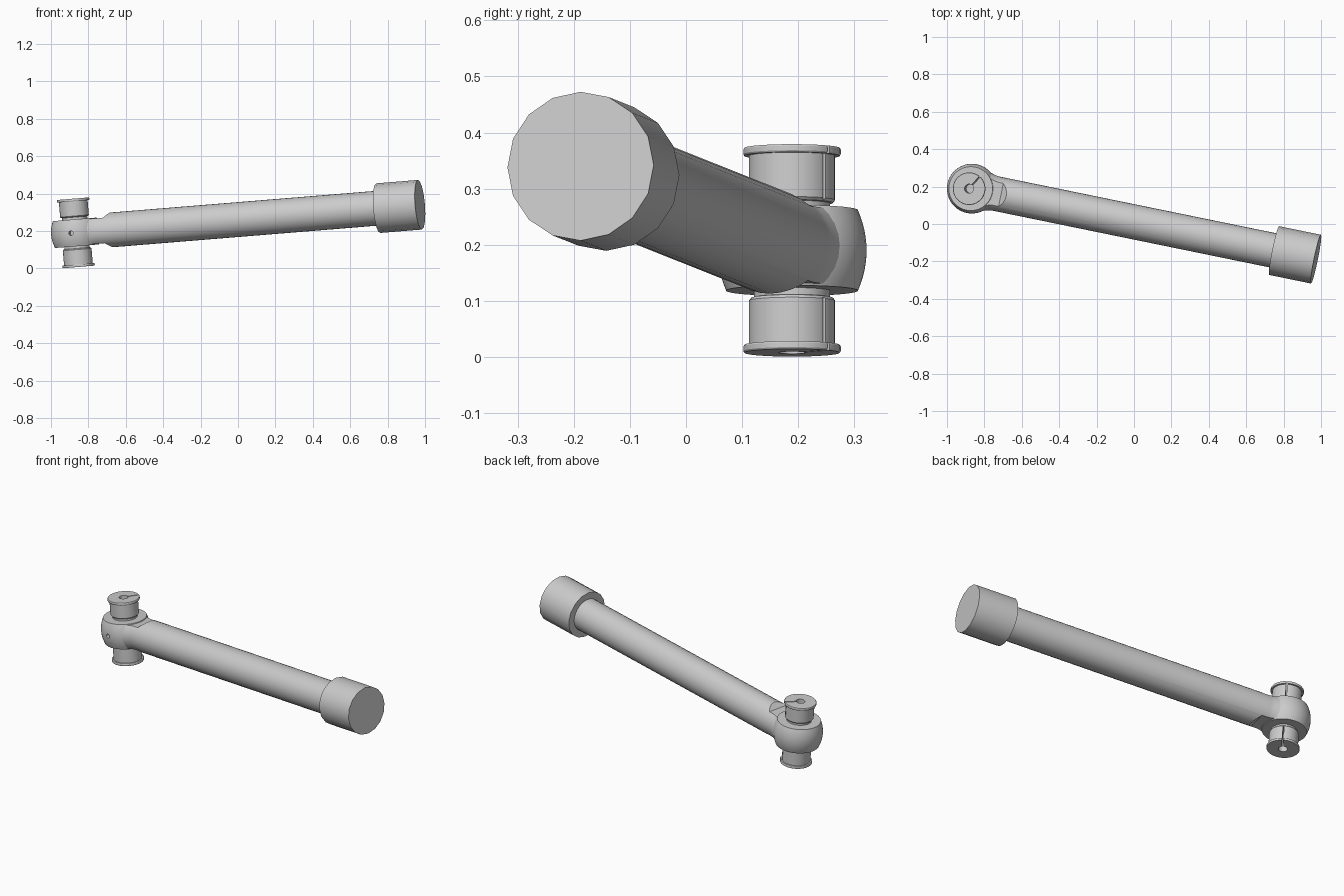
import bpy, bmesh, math
from mathutils import Matrix, Vector

if "Cube" in bpy.data.objects:
    bpy.data.objects.remove(bpy.data.objects["Cube"])

mat = bpy.data.materials.new("plain grey")
mat.use_nodes = True
GREY = (0.6, 0.6, 0.6, 1)
mat.diffuse_color = GREY
mat.node_tree.nodes["Principled BSDF"].inputs["Base Color"].default_value = GREY

# Pose of the whole arm: swing sideways, then pitch up
POSE = (Matrix.Translation((-0.867, 0.189, 0.19))
        @ Matrix.Rotation(math.radians(-4.66), 4, 'Y')
        @ Matrix.Rotation(math.radians(-11.54), 4, 'Z'))
ALONG_X = Matrix.Rotation(math.pi / 2, 4, 'Y')


def make(name, bm):
    bmesh.ops.recalc_face_normals(bm, faces=bm.faces)
    me = bpy.data.meshes.new(name)
    bm.to_mesh(me)
    bm.free()
    me.materials.append(mat)
    ob = bpy.data.objects.new(name, me)
    bpy.context.collection.objects.link(ob)
    return ob


def lathe(name, profile, segs, matrix=Matrix()):
    """Revolve (radius, height) points around z, then apply a matrix."""
    bm = bmesh.new()
    vs = [bm.verts.new((r, 0, z)) for r, z in profile]
    edges = [bm.edges.new(pair) for pair in zip(vs, vs[1:])]
    bmesh.ops.spin(bm, geom=vs + edges, cent=(0, 0, 0), axis=(0, 0, 1),
                   angle=2 * math.pi, steps=segs, use_merge=True)
    bmesh.ops.remove_doubles(bm, verts=bm.verts, dist=1e-5)
    bm.transform(matrix)
    return make(name, bm)


def prism(name, points, depth):
    """Extrude an (x, z) outline across y."""
    bm = bmesh.new()
    face = bm.faces.new([bm.verts.new((x, -depth, z)) for x, z in points])
    ext = bmesh.ops.extrude_face_region(bm, geom=[face])["geom"]
    bmesh.ops.translate(bm, vec=(0, 2 * depth, 0),
                        verts=[v for v in ext if isinstance(v, bmesh.types.BMVert)])
    return make(name, bm)


def cut(ob, cutter):
    mod = ob.modifiers.new("cut", 'BOOLEAN')
    mod.operation = 'DIFFERENCE'
    mod.solver = 'EXACT'
    mod.object = cutter
    bpy.context.view_layer.objects.active = ob
    bpy.ops.object.modifier_apply(modifier=mod.name)
    bpy.data.objects.remove(cutter)


# Barrel-shaped head with a small blind hole in its front
H = 0.072
steps = [i / 6 for i in range(-6, 7)]
barrel = [(0.133 - 0.0155 * t * t, H * t) for t in steps]
head = lathe("head", [(0, -H)] + barrel + [(0, H)], 48)
cut(head, lathe("pin_hole_cutter", [(0, 0.09), (0.012, 0.09), (0.012, 0.2), (0, 0.2)],
                16, Matrix.Rotation(math.pi / 2, 4, 'X')))

# Round shaft, flared into the head and flattened above and below the neck
shaft = lathe("shaft", [(0, 0.07), (0.107, 0.07), (0.102, 0.09), (0.096, 0.11),
                        (0.093, 0.135), (0.093, 1.7), (0, 1.7)], 32, ALONG_X)
for s in (1, -1):
    outline = [(-0.1, 0.068), (0.165, 0.068), (0.205, 0.1), (0.205, 0.2), (-0.1, 0.2)]
    cut(shaft, prism("neck_cutter", [(x, s * z) for x, z in outline], 0.2))

# Wider collar at the far end
collar = lathe("end_collar", [(0, 1.655), (0.133, 1.655), (0.133, 1.884), (0, 1.884)],
               16, ALONG_X)

# Flanged spools with a centre hole and one radial slit
parts = [head, shaft, collar]
spool_profile = [(0, 0.05), (0.068, 0.05), (0.068, 0.084), (0.073, 0.085), (0.077, 0.09),
                 (0.077, 0.169), (0.085, 0.169), (0.087, 0.172), (0.087, 0.18),
                 (0.085, 0.183), (0.024, 0.183), (0.024, 0.076), (0, 0.076)]
for name, s in (("top_spool", 1), ("bottom_spool", -1)):
    spool = lathe(name, [(r, s * z) for r, z in spool_profile], 40)
    slit = prism("slit_cutter", [(0.01, s * 0.088), (0.12, s * 0.088),
                                 (0.12, s * 0.2), (0.01, s * 0.2)], 0.003)
    slit.data.transform(Matrix.Rotation(math.radians(60), 4, 'Z'))
    cut(spool, slit)
    parts.append(spool)

# Pose and shade every part
bpy.ops.object.select_all(action='DESELECT')
for ob in parts:
    ob.data.transform(POSE)
    ob.select_set(True)
bpy.context.view_layer.objects.active = head
bpy.ops.object.shade_smooth_by_angle(angle=math.radians(30))
